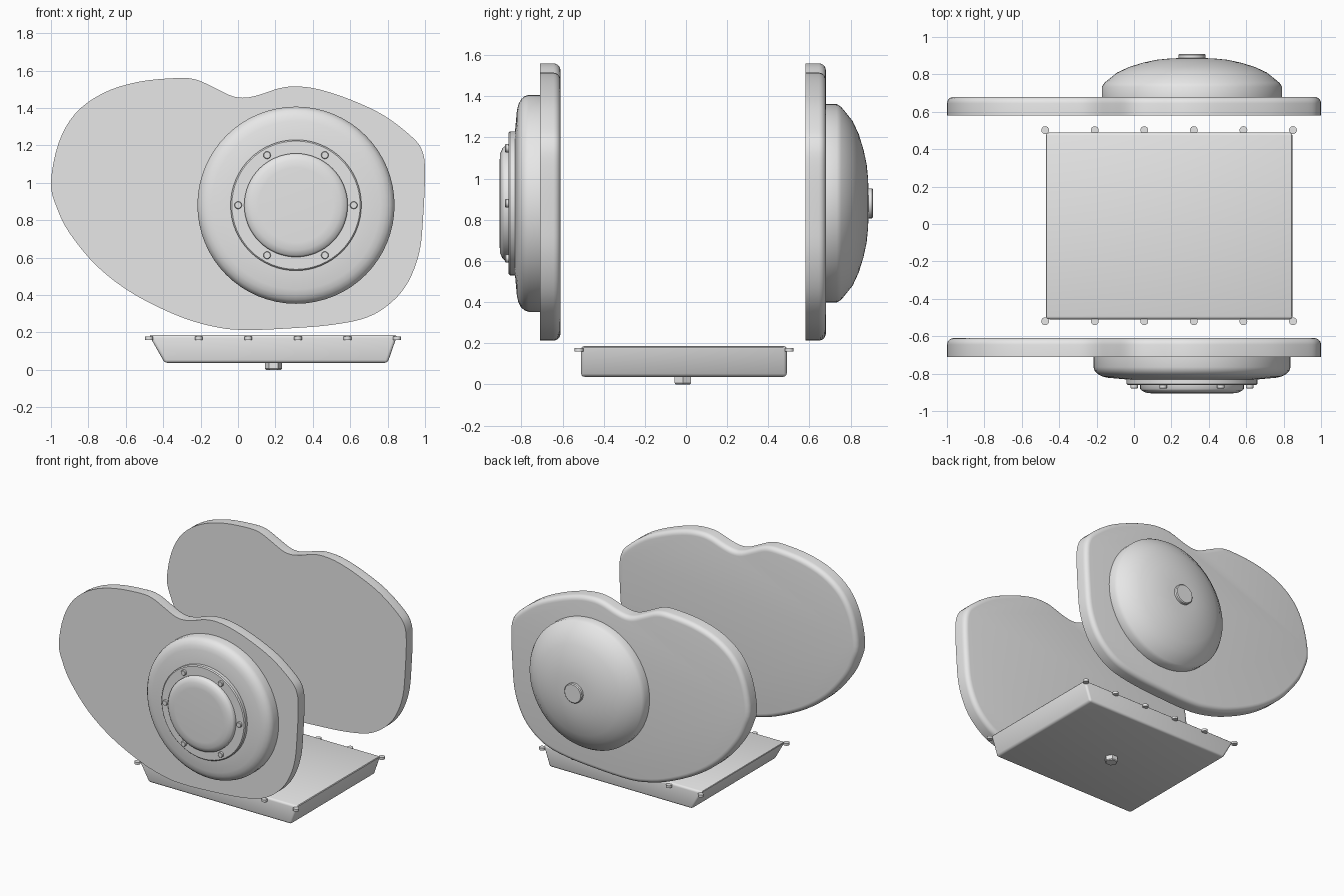
import bpy, bmesh, math
from mathutils import Vector

if "Cube" in bpy.data.objects:
    bpy.data.objects.remove(bpy.data.objects["Cube"], do_unlink=True)

grey = bpy.data.materials.new("plain grey")
grey.use_nodes = True
grey.diffuse_color = (0.8, 0.8, 0.8, 1)
grey.node_tree.nodes["Principled BSDF"].inputs["Base Color"].default_value = grey.diffuse_color

HUB = Vector((0.31, 0, 0.88))   # axis shared by the round covers


def finish(name, bm, angle=35):
    """Turn a bmesh into a named, shaded object."""
    bmesh.ops.recalc_face_normals(bm, faces=bm.faces)
    mesh = bpy.data.meshes.new(name)
    bm.to_mesh(mesh)
    bm.free()
    mesh.materials.append(grey)
    obj = bpy.data.objects.new(name, mesh)
    bpy.context.collection.objects.link(obj)
    bpy.ops.object.select_all(action='DESELECT')
    obj.select_set(True)
    bpy.context.view_layer.objects.active = obj
    bpy.ops.object.shade_smooth_by_angle(angle=math.radians(angle))
    return obj


def skin(name, rings, angle=35):
    """Bridge successive rings of points and cap both ends."""
    bm = bmesh.new()
    loops = [[bm.verts.new(p) for p in ring] for ring in rings]
    n = len(loops[0])
    for a, b in zip(loops, loops[1:]):
        for i in range(n):
            j = (i + 1) % n
            bm.faces.new((a[i], a[j], b[j], b[i]))
    bm.faces.new(loops[0])
    bm.faces.new(loops[-1])
    return finish(name, bm, angle)


def lathe(name, profile, centre=HUB, sides=64, axis='Y', angle=35):
    """Revolve (radius, position) pairs about an axis through centre."""
    rings = []
    for r, t in profile:
        ring = []
        for i in range(sides):
            a = math.tau * i / sides
            u, v = r * math.cos(a), r * math.sin(a)
            offset = (u, t, v) if axis == 'Y' else (u, v, t)
            ring.append(centre + Vector(offset))
        rings.append(ring)
    return skin(name, rings, angle)


def smooth_loop(points, steps=4):
    """Closed Catmull-Rom curve through the points."""
    pts = [Vector(p) for p in points]
    n, out = len(pts), []
    for i in range(n):
        a, b, c, d = (pts[(i + k) % n] for k in (-1, 0, 1, 2))
        for s in range(steps):
            t = s / steps
            out.append(0.5 * (2 * b + (c - a) * t + (2 * a - 5 * b + 4 * c - d) * t * t
                              + (3 * b - a - 3 * c + d) * t ** 3))
    return out


# Side plates: one outline, sharp on the front rim and rounded on the back rim
outline = smooth_loop([
    (-1, 1), (-.96, 1.21), (-.87, 1.37), (-.72, 1.48), (-.53, 1.54), (-.32, 1.56),
    (-.22, 1.55), (-.12, 1.505), (-.03, 1.463), (.04, 1.455), (.12, 1.472),
    (.22, 1.505), (.31, 1.515), (.43, 1.5), (.6, 1.445), (.78, 1.36), (.93, 1.245),
    (.985, 1.17), (1, 1.06), (.99, .82), (.97, .63), (.91, .47), (.82, .36),
    (.69, .28), (.5, .24), (.25, .22), (.05, .213), (-.1, .225), (-.3, .28),
    (-.55, .4), (-.75, .55), (-.9, .73), (-.97, .87)])


def side_plate(name, y, depth=0.1, radius=0.035):
    n = len(outline)
    inward = []
    for i in range(n):
        t = (outline[(i + 1) % n] - outline[i - 1]).normalized()
        inward.append(Vector((t.y, -t.x)))
    steps = [(0, 0)]
    for k in range(6):
        a = math.pi / 2 * k / 5
        steps.append((radius * (1 - math.cos(a)), depth - radius * (1 - math.sin(a))))
    rings = []
    for off, dy in steps:
        flat = [p + d * off for p, d in zip(outline, inward)]
        rings.append([(p.x, y + dy, p.y) for p in flat])
    return skin(name, rings)


side_plate("front_side_plate", -0.71)
side_plate("rear_side_plate", 0.58)

# Front round cover, its flange and its cap
lathe("front_cover", [(.527, -.70), (.527, -.765), (.52, -.785), (.505, -.802),
                      (.48, -.815), (.45, -.822), (.34, -.832)])
lathe("front_flange", [(.35, -.82), (.35, -.855), (.343, -.862), (.26, -.862)])
lathe("front_cap", [(.277, -.85), (.277, -.882), (.268, -.892), (.24, -.904), (.2, -.906)],
      angle=50)
for i in range(6):
    a = math.tau * i / 6
    spot = HUB + Vector((math.cos(a), 0, math.sin(a))) * 0.309
    lathe(f"flange_bolt_{i + 1}", [(.02, -.855), (.02, -.876), (.017, -.879)], spot, 16)

# Rear domed cover and its centre bolt
lathe("rear_dome", [(.482, .67), (.482, .733), (.468, .755), (.4, .81), (.335, .84),
                    (.26, .863), (.19, .878), (.12, .885), (.03, .888)], angle=45)
lathe("dome_bolt", [(.073, .87), (.073, .904), (.067, .91)], sides=24)

# Pan: block with tapered ends and softened edges
bm = bmesh.new()
lower, upper = [[bm.verts.new((x, y, z)) for x, y in
                 ((a, -.51), (b, -.51), (b, .49), (a, .49))]
                for a, b, z in ((-.392, .8, .037), (-.477, .852, .187))]
bm.faces.new(lower)
bm.faces.new(upper)
for i in range(4):
    j = (i + 1) % 4
    bm.faces.new((lower[i], lower[j], upper[j], upper[i]))
bmesh.ops.bevel(bm, geom=bm.edges[:], offset=0.016, segments=3, profile=0.5,
                affect='EDGES')
finish("pan", bm)

# Pan bolts along both long edges
for side, y in (("front", -.52), ("rear", .502)):
    for i in range(6):
        spot = Vector((-.475 + .265 * i, y, 0))
        lathe(f"pan_bolt_{side}_{i + 1}", [(.021, .16), (.021, .178)], spot, 16, 'Z')

# Hexagonal drain plug
lathe("drain_plug", [(.04, 0), (.046, .006), (.046, .045)], Vector((.19, -.015, 0)),
      6, 'Z', 20)
